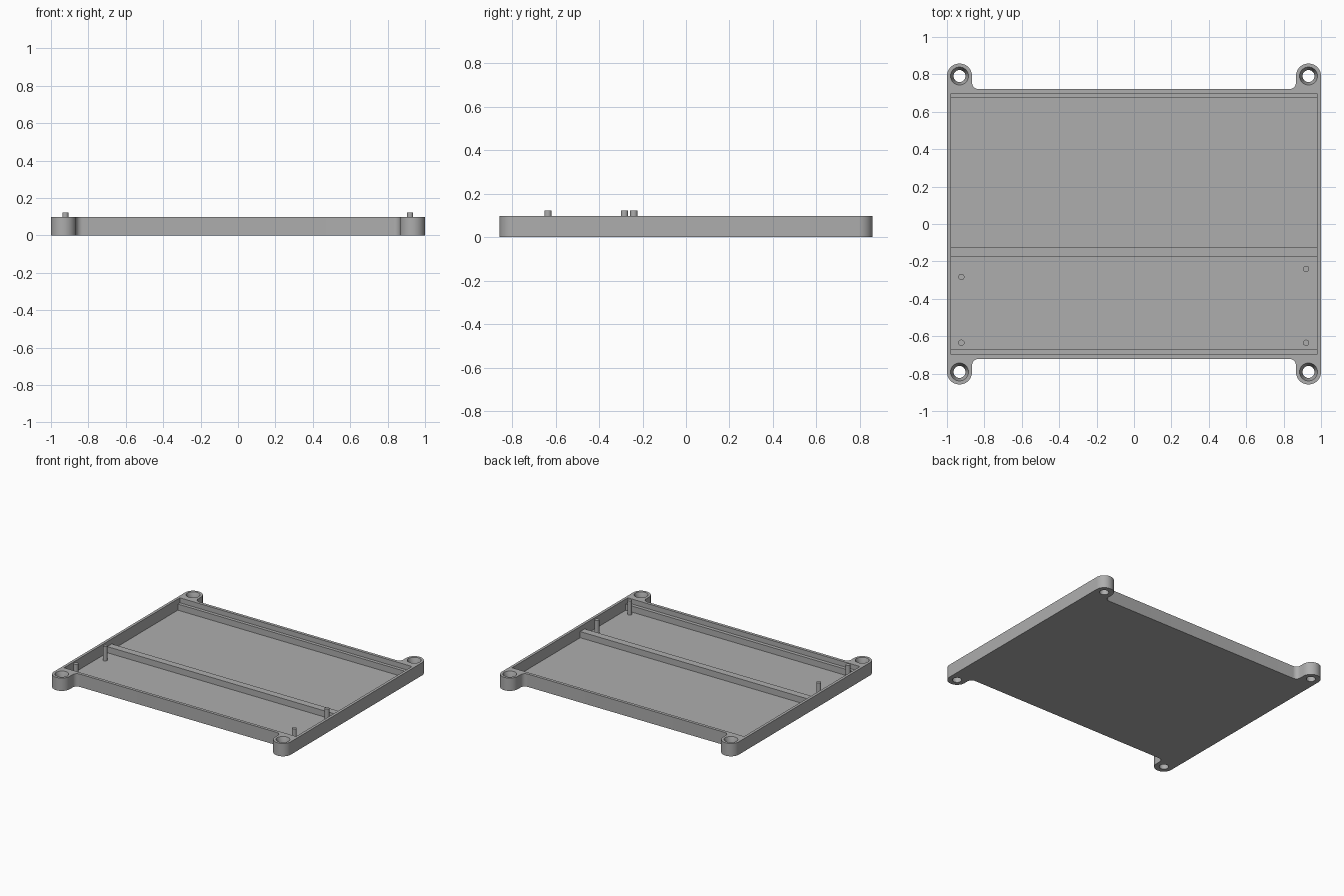
import bpy, bmesh, math

if "Cube" in bpy.data.objects:
    bpy.data.objects.remove(bpy.data.objects["Cube"])

HEIGHT, FLOOR, SHELF = 0.098, 0.0133, 0.06
EAR_X, EAR_Y, EAR_R, FILLET, BODY_Y = 0.933, 0.791, 0.067, 0.035, 0.721

grey = bpy.data.materials.new("plain grey")
grey.diffuse_color = (0.42, 0.42, 0.42, 1)
grey.use_nodes = True
grey.node_tree.nodes["Principled BSDF"].inputs["Base Color"].default_value = grey.diffuse_color


def make(name, bm):
    bmesh.ops.recalc_face_normals(bm, faces=bm.faces)
    mesh = bpy.data.meshes.new(name)
    bm.to_mesh(mesh)
    bm.free()
    mesh.materials.append(grey)
    obj = bpy.data.objects.new(name, mesh)
    bpy.context.collection.objects.link(obj)
    return obj


def prism(name, outline, z0, z1):
    bm = bmesh.new()
    face = bm.faces.new([bm.verts.new((x, y, z0)) for x, y in outline])
    top = bmesh.ops.extrude_face_region(bm, geom=[face])["geom"]
    bmesh.ops.translate(bm, vec=(0, 0, z1 - z0),
                        verts=[v for v in top if isinstance(v, bmesh.types.BMVert)])
    return make(name, bm)


def box(name, x, y0, y1, z0, z1):
    return prism(name, [(-x, y0), (x, y0), (x, y1), (-x, y1)], z0, z1)


def lathe(name, profile, x, y, n=48):
    """Closed turned solid from (radius, z) rings, bottom to top."""
    bm = bmesh.new()
    rings = [[bm.verts.new((x + r * math.cos(i * math.tau / n),
                            y + r * math.sin(i * math.tau / n), z)) for i in range(n)]
             for r, z in profile]
    for low, high in zip(rings, rings[1:]):
        for i in range(n):
            j = (i + 1) % n
            bm.faces.new((low[i], low[j], high[j], high[i]))
    bm.faces.new(rings[0])
    bm.faces.new(rings[-1])
    return make(name, bm)


def arc(cx, cy, r, a0, a1, n):
    return [(cx + r * math.cos(math.radians(a0 + (a1 - a0) * i / n)),
             cy + r * math.sin(math.radians(a0 + (a1 - a0) * i / n))) for i in range(n + 1)]


def smooth(obj):
    bpy.ops.object.select_all(action='DESELECT')
    obj.select_set(True)
    bpy.context.view_layer.objects.active = obj
    bpy.ops.object.shade_smooth_by_angle(angle=math.radians(30))


# Tray outline: one quarter with a rounded ear and a fillet, mirrored around
quarter = arc(EAR_X, EAR_Y, EAR_R, 0, 180, 24)
quarter += arc(EAR_X - EAR_R - FILLET, BODY_Y + FILLET, FILLET, 0, -90, 8)
back = quarter + [(-x, y) for x, y in reversed(quarter)]
tray = prism("tray", back + [(x, -y) for x, y in reversed(back)], 0, HEIGHT)

# Recess, two pockets that leave the shelves and cross rib, and screw holes
cutters = [box("recess_cutter", 0.979, -0.698, 0.698, SHELF, 0.2),
           box("front_pocket_cutter", 0.979, -0.671, -0.177, FLOOR, 0.15),
           box("back_pocket_cutter", 0.979, -0.123, 0.673, FLOOR, 0.15)]
for sx in (-1, 1):
    for sy in (-1, 1):
        cutters.append(lathe("screw_hole_cutter",
                             [(0.032, -0.05), (0.032, 0.05), (0.048, HEIGHT), (0.048, 0.15)],
                             sx * EAR_X, sy * EAR_Y))

bpy.context.view_layer.objects.active = tray
for cutter in cutters:
    mod = tray.modifiers.new("cut", 'BOOLEAN')
    mod.operation, mod.solver, mod.object = 'DIFFERENCE', 'EXACT', cutter
    bpy.ops.object.modifier_apply(modifier=mod.name)
    bpy.data.objects.remove(cutter)
smooth(tray)

# Locating pins
for x, y in ((-0.923, -0.283), (-0.923, -0.635), (0.92, -0.24), (0.92, -0.635)):
    smooth(lathe("locating_pin", [(0.0165, FLOOR - 0.005), (0.0165, 0.122)], x, y, 32))
